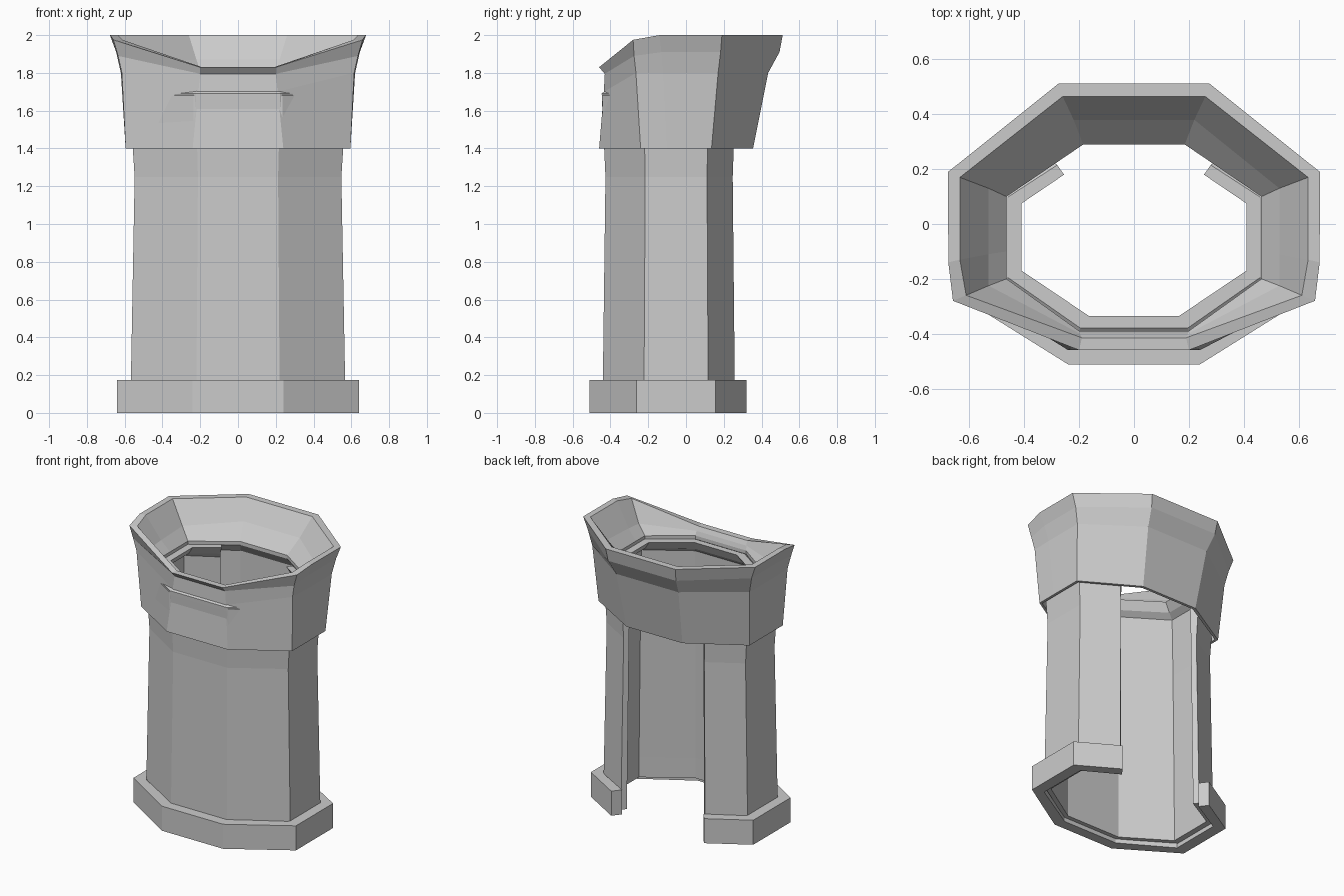
import bpy, bmesh

if "Cube" in bpy.data.objects:
    bpy.data.objects.remove(bpy.data.objects["Cube"])


def mirrored(half):
    """Right-hand points plus their reflections, as one loop."""
    return half + [(-p[0],) + tuple(p[1:]) for p in reversed(half)]


def loft(name, rows, wrap=False):
    """Skin a stack of equal-length closed loops; wrap joins last to first."""
    bm = bmesh.new()
    rings = [[bm.verts.new(p) for p in row] for row in rows]
    n = len(rings[0])
    pairs = list(zip(rings, rings[1:]))
    if wrap:
        pairs.append((rings[-1], rings[0]))
    for a, b in pairs:
        for i in range(n):
            j = (i + 1) % n
            bm.faces.new((a[i], a[j], b[j], b[i]))
    if not wrap:
        bm.faces.new(rings[0])
        bm.faces.new(rings[-1])
    bmesh.ops.recalc_face_normals(bm, faces=bm.faces)
    mesh = bpy.data.meshes.new(name)
    bm.to_mesh(mesh)
    bm.free()
    obj = bpy.data.objects.new(name, mesh)
    bpy.context.collection.objects.link(obj)
    return obj


def scaled(half, s):
    """Scale a half section about the octagon centre."""
    return [(x * s, (y + 0.05) * s - 0.05) for x, y in half]


def open_section(outer, inner, z):
    """Octagonal wall section, open at the back between its two ends."""
    out = [(x, y, z) for x, y in mirrored(outer)]
    inn = [(x, y, z) for x, y in mirrored(inner)]
    h = len(outer)
    return out[h:] + out[:h] + (inn[h:] + inn[:h])[::-1]


# Plinth, open at the back for the doorway
plinth_out = [(0.24, -0.512), (0.64, -0.262), (0.64, 0.157), (0.365, 0.32)]
plinth_in = [(0.215, -0.44), (0.56, -0.235), (0.56, 0.128), (0.322, 0.263)]
loft("plinth", [open_section(plinth_out, plinth_in, z) for z in (0, 0.175)])

# Tall thin body wall, same opening, narrowing to a lip at the top
body_out = [(0.22, -0.44), (0.567, -0.222), (0.567, 0.117), (0.33, 0.258)]
body_in = [(0.213, -0.41), (0.52, -0.214), (0.52, 0.108), (0.303, 0.23)]
lip_out = [(0.195, -0.38), (0.46, -0.195), (0.46, 0.098), (0.28, 0.215)]
lip_in = [(0.165, -0.335), (0.41, -0.17), (0.41, 0.075), (0.255, 0.18)]
loft("body_wall", [
    open_section(body_out, body_in, 0.03),
    open_section(body_out, body_in, 0.175),
    open_section(scaled(body_out, 0.965), scaled(body_in, 0.97), 1.25),
    open_section(scaled(body_out, 1.013), scaled(body_in, 0.95), 1.66),
    open_section(scaled(body_out, 1.016), scaled(lip_in, 1.1), 1.69),
    open_section(lip_out, lip_in, 1.75)])

# Flared upper parapet: outside upward, over the rim, down the inside
# Each row: front corner, side front, side middle, side back, back corner
throat = [(0.2, -0.39), (0.465, -0.2), (0.465, -0.1), (0.465, 0.1), (0.185, 0.29)]
foot = [(0.24, -0.46), (0.595, -0.24), (0.595, -0.1), (0.595, 0.135), (0.22, 0.355)]
foot_in = [(0.235, -0.442), (0.577, -0.233), (0.577, -0.1), (0.577, 0.126), (0.213, 0.335)]
rows = [
    [(x, y, 1.68) for x, y in foot_in],
    [(x, y, 1.4) for x, y in foot_in],
    [(x, y, 1.4) for x, y in foot],
    [(0.21, -0.435, 1.7), (0.615, -0.265, 1.8), (0.62, -0.12, 1.8),
     (0.62, 0.17, 1.8), (0.245, 0.435, 1.8)],
    [(0.2, -0.43, 1.795), (0.635, -0.275, 1.89), (0.645, -0.13, 1.91),
     (0.645, 0.183, 1.91), (0.267, 0.495, 1.91)],
    [(0.2, -0.46, 1.83), (0.66, -0.28, 1.975), (0.677, -0.14, 2),
     (0.678, 0.19, 2), (0.275, 0.512, 2)],
    [(0.19, -0.415, 1.83), (0.612, -0.26, 1.975), (0.635, -0.13, 2),
     (0.635, 0.17, 2), (0.26, 0.465, 2)],
    [(0.197, -0.4, 1.8), (0.53, -0.225, 1.83), (0.53, -0.11, 1.84),
     (0.53, 0.13, 1.85), (0.22, 0.38, 1.87)],
    [(x, y, 1.77) for x, y in throat],
    [(x, y, 1.745) for x, y in throat],
]
loft("parapet", [mirrored(r) for r in rows], wrap=True)
